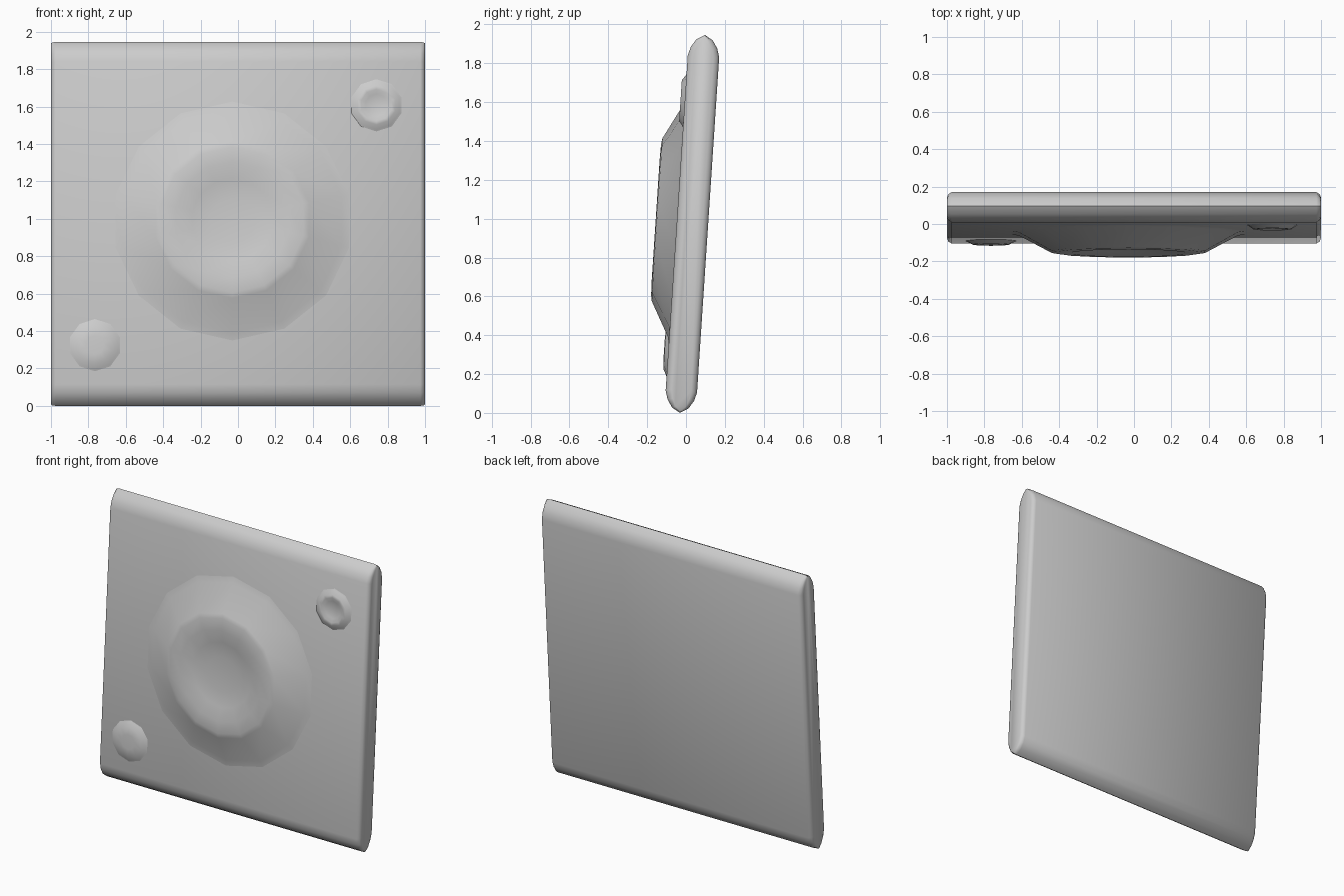
import bpy, bmesh, math
from mathutils import Matrix, Vector

if "Cube" in bpy.data.objects:
    bpy.data.objects.remove(bpy.data.objects["Cube"])

# Leaning plate frame: local x right, local y up the plate, local z out of the front
TILT = math.atan(0.066)
FRAME = Matrix.Translation((0, 0.033, 0.973)) @ Matrix.Rotation(math.pi / 2 - TILT, 4, 'X')
HALF = 0.081


def make_object(name, bm, angle):
    bmesh.ops.recalc_face_normals(bm, faces=bm.faces)
    bm.transform(FRAME)
    mesh = bpy.data.meshes.new(name)
    bm.to_mesh(mesh)
    bm.free()
    obj = bpy.data.objects.new(name, mesh)
    bpy.context.collection.objects.link(obj)
    bpy.ops.object.select_all(action='DESELECT')
    obj.select_set(True)
    bpy.context.view_layer.objects.active = obj
    bpy.ops.object.shade_smooth_by_angle(angle=math.radians(angle))
    return obj


def bridge(bm, rings):
    for a, b in zip(rings, rings[1:]):
        n = len(a)
        for i in range(n):
            bm.faces.new((a[i], a[(i + 1) % n], b[(i + 1) % n], b[i]))


def raised_disc(name, cx, cy, profile, sides, centre_height):
    """Lathe (radius, height) pairs onto the plate front."""
    bm = bmesh.new()
    rings = []
    for r, h in profile:
        rings.append([bm.verts.new((cx + r * math.cos(2 * math.pi * (i + .5) / sides),
                                    cy + r * math.sin(2 * math.pi * (i + .5) / sides),
                                    HALF + h)) for i in range(sides)])
    bridge(bm, rings)
    tip = bm.verts.new((cx, cy, HALF + centre_height))
    last = rings[-1]
    for i in range(sides):
        bm.faces.new((last[i], last[(i + 1) % sides], tip))
    return make_object(name, bm, 80)


# Plate: rounded top and bottom profile swept across x, thin rounded sides
quarter = [(HALF, 0.865), (0.068, 0.91), (0.042, 0.95), (0, 0.975)]
top = quarter + [(-n, v) for n, v in reversed(quarter[:-1])]
outline = top + [(-n, -v) for n, v in top]
sections = [(-1.0, .62, .992), (-.993, .86, .997), (-.975, 1, 1),
            (.975, 1, 1), (.993, .86, .997), (1.0, .62, .992)]
bm = bmesh.new()
rings = [[bm.verts.new((x, v * sv, n * sn)) for n, v in outline] for x, sn, sv in sections]
bridge(bm, rings)
bm.faces.new(rings[0])
bm.faces.new(rings[-1])
make_object("plate", bm, 50)

# Central flared knob with a dished face
raised_disc("knob", -0.03, 0.01,
            [(.68, -.006), (.60, .006), (.42, .102), (.39, .107), (.31, .109),
             (.22, .088), (.12, .078)], 14, .076)

# Screw heads in opposite corners: one dished, one domed
raised_disc("upper_screw", 0.74, 0.63,
            [(.15, -.004), (.13, .004), (.105, .022), (.085, .022), (.06, .012)], 10, .01)
raised_disc("lower_screw", -0.765, -0.655,
            [(.15, -.004), (.13, .004), (.10, .019), (.05, .022)], 10, .022)
